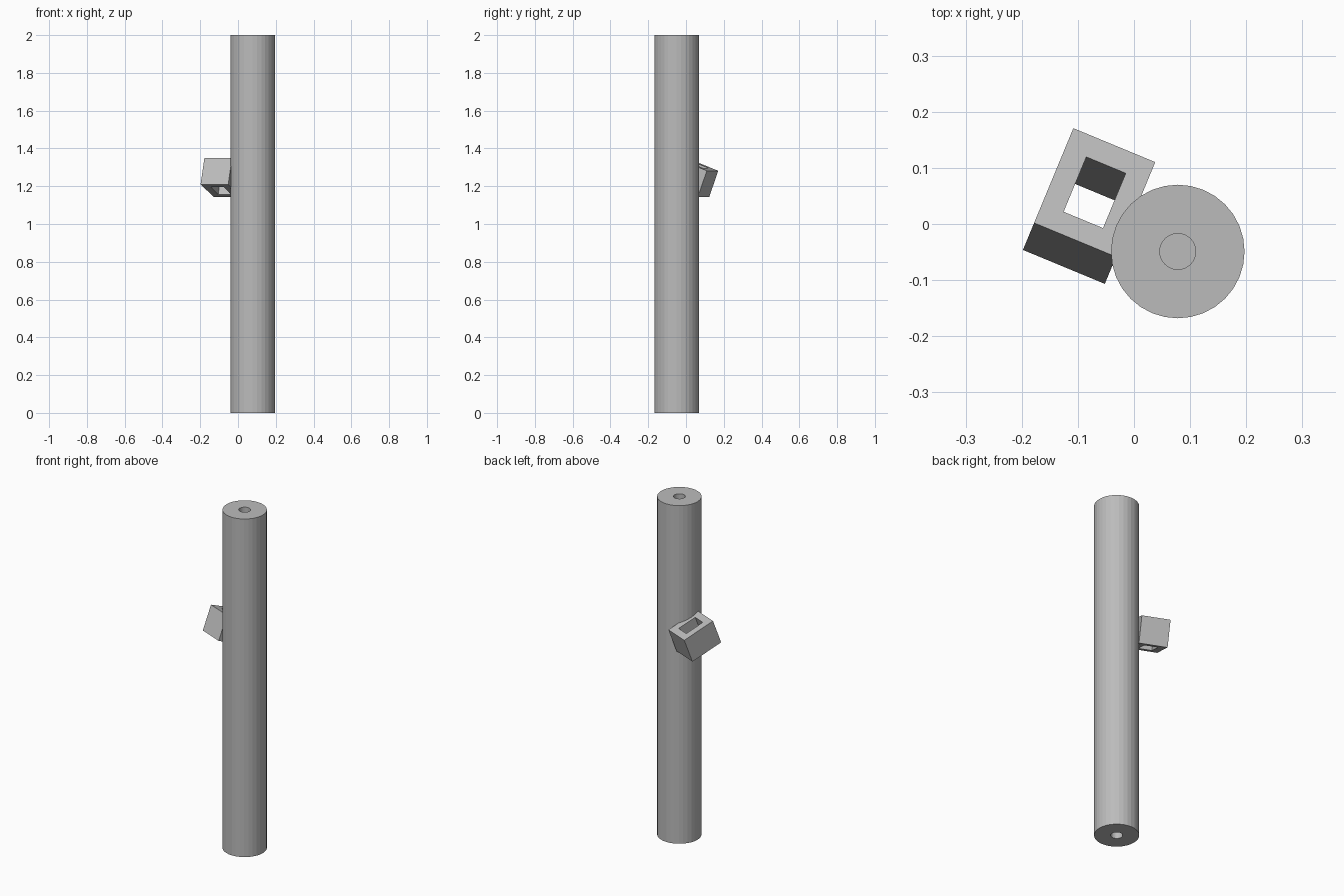
import bpy, bmesh
from math import cos, sin, pi, radians
from mathutils import Matrix, Vector

if "Cube" in bpy.data.objects:
    bpy.data.objects.remove(bpy.data.objects["Cube"], do_unlink=True)

grey = bpy.data.materials.new("plain_grey")
grey.use_nodes = True
colour = (0.5, 0.5, 0.5, 1)
grey.diffuse_color = colour
grey.node_tree.nodes["Principled BSDF"].inputs["Base Color"].default_value = colour


def loft(name, rings, closed, matrix):
    """Skin a row of equal rings; join the last to the first, or cap both ends."""
    bm = bmesh.new()
    rows = [[bm.verts.new(p) for p in ring] for ring in rings]
    pairs = list(zip(rows, rows[1:]))
    if closed:
        pairs.append((rows[-1], rows[0]))
    else:
        bm.faces.new(rows[0])
        bm.faces.new(rows[-1])
    for a, b in pairs:
        for i in range(len(a)):
            j = (i + 1) % len(a)
            bm.faces.new((a[i], a[j], b[j], b[i]))
    bmesh.ops.recalc_face_normals(bm, faces=bm.faces)
    mesh = bpy.data.meshes.new(name)
    bm.to_mesh(mesh)
    bm.free()
    mesh.materials.append(grey)
    obj = bpy.data.objects.new(name, mesh)
    obj.matrix_world = matrix
    bpy.context.collection.objects.link(obj)
    return obj


def circle(radius, z, sides=32):
    return [(radius * cos(2 * pi * i / sides), radius * sin(2 * pi * i / sides), z)
            for i in range(sides)]


def rectangle(width, depth, z):
    x, y = width / 2, depth / 2
    return [(-x, -y, z), (x, -y, z), (x, y, z), (-x, y, z)]


# Tall post with a blind hole in each end
outer, bore, height, hole = 0.119, 0.032, 2.0, 0.15
profile = [(bore, height - hole), (bore, height), (outer, height),
           (outer, 0), (bore, 0), (bore, hole)]
loft("post", [circle(r, z) for r, z in profile], False,
     Matrix.Translation((0.078, -0.049, 0)))

# Tilted rectangular socket, open through its top and bottom
width, depth, tall, wall = 0.158, 0.195, 0.149, 0.041
top, bottom = tall / 2, -tall / 2
inner_w, inner_d = width - 2 * wall, depth - 2 * wall
rings = [rectangle(width, depth, top), rectangle(width, depth, bottom),
         rectangle(inner_w, inner_d, bottom), rectangle(inner_w, inner_d, top)]
turn = Matrix.Rotation(radians(-22.5), 4, "Z") @ Matrix.Rotation(radians(-20.5), 4, "X")
front_top_left = Vector((-0.178, 0.002, 1.35))
centre = front_top_left - turn @ Vector((-width / 2, -depth / 2, top))
loft("side_socket", rings, True, Matrix.Translation(centre) @ turn)
